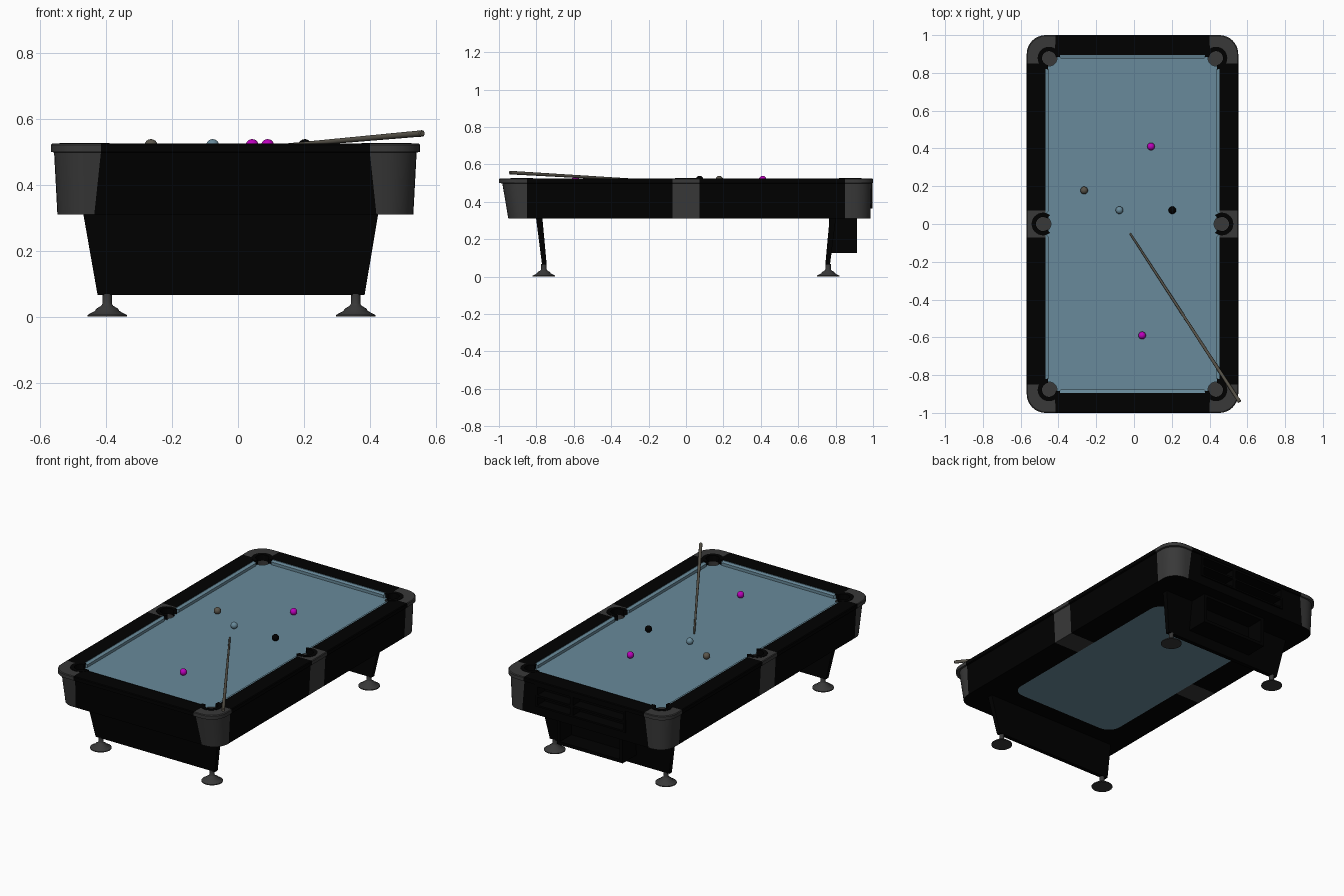
import bpy, bmesh
from math import sin, cos, pi, atan2
from mathutils import Vector, Matrix

if "Cube" in bpy.data.objects:
    bpy.data.objects.remove(bpy.data.objects["Cube"])

CX = -0.008   # table centre line
LX = -0.020   # leg centre line
BED = 0.5     # playing surface height


def material(name, rgb):
    m = bpy.data.materials.new(name)
    m.use_nodes = True
    m.diffuse_color = (*rgb, 1)
    bsdf = next(n for n in m.node_tree.nodes if n.type == 'BSDF_PRINCIPLED')
    bsdf.inputs["Base Color"].default_value = (*rgb, 1)
    return m


black = material("black", (0.0, 0.0, 0.0))
grey = material("dark grey", (0.04, 0.04, 0.04))
cloth = material("blue cloth", (0.14, 0.255, 0.325))
magenta = material("magenta", (0.50, 0.0, 0.50))
taupe = material("taupe", (0.10, 0.09, 0.07))
SLOTS = [black, grey, cloth]


def make(name, bm, mats, smooth=False):
    bmesh.ops.recalc_face_normals(bm, faces=bm.faces)
    me = bpy.data.meshes.new(name)
    bm.to_mesh(me)
    bm.free()
    for m in mats:
        me.materials.append(m)
    ob = bpy.data.objects.new(name, me)
    bpy.context.collection.objects.link(ob)
    if smooth:
        shade(ob)
    return ob


def shade(ob):
    bpy.ops.object.select_all(action='DESELECT')
    ob.select_set(True)
    bpy.context.view_layer.objects.active = ob
    bpy.ops.object.shade_smooth_by_angle(angle=0.6)


def loft(bm, rings, mat_rule, cap_mats):
    loops = [[bm.verts.new(p) for p in r] for r in rings]
    n = len(loops[0])
    for k in range(len(loops) - 1):
        for i in range(n):
            j = (i + 1) % n
            f = bm.faces.new((loops[k][i], loops[k][j], loops[k + 1][j], loops[k + 1][i]))
            f.material_index = mat_rule(k, i)
    for loop, m in zip((loops[0], loops[-1]), cap_mats):
        bm.faces.new(loop).material_index = m


def block(name, bottom, top, mat):
    bm = bmesh.new()
    loft(bm, [bottom, top], lambda k, i: 0, (0, 0))
    return make(name, bm, [mat])


def rect(x0, x1, y0, y1, z):
    return [(x0, y0, z), (x1, y0, z), (x1, y1, z), (x0, y1, z)]


def lathe(name, profile, mat, loc, axis=Vector((0, 0, 1)), n=24):
    bm = bmesh.new()
    rings = [[(r * cos(2 * pi * i / n), r * sin(2 * pi * i / n), z) for i in range(n)]
             for r, z in profile]
    loft(bm, rings, lambda k, i: 0, (0, 0))
    turn = axis.to_track_quat('Z', 'Y').to_matrix().to_4x4()
    bm.transform(Matrix.Translation(loc) @ turn)
    return make(name, bm, [mat], True)


def cut(ob, tool):
    mod = ob.modifiers.new("cut", 'BOOLEAN')
    mod.operation = 'DIFFERENCE'
    mod.solver = 'EXACT'
    mod.object = tool
    bpy.context.view_layer.objects.active = ob
    bpy.ops.object.modifier_apply(modifier=mod.name)


# Table body: stacked rounded outlines with columns at the casting edges
ARC = 8
SIDE = 0.072


def outline(z, hx, hy, r, bx, by, cy=0.0):
    def arc(sx, sy, start):
        return [(sx * (hx - r) + r * cos(start + a * pi / 2 / ARC),
                 cy + sy * (hy - r) + r * sin(start + a * pi / 2 / ARC))
                for a in range(ARC + 1)]
    p = [(hx, -SIDE), (hx, SIDE), (hx, by)] + arc(1, 1, 0)
    p += [(bx, cy + hy), (-bx, cy + hy)] + arc(-1, 1, pi / 2)
    p += [(-hx, by), (-hx, SIDE), (-hx, -SIDE), (-hx, -by)] + arc(-1, -1, pi)
    p += [(-bx, cy - hy), (bx, cy - hy)] + arc(1, -1, 3 * pi / 2) + [(hx, -by)]
    return [(x + CX, y, z) for x, y in p]


rings = [
    outline(0.31, 0.37, 0.66, 0.08, 0.28, 0.57),
    outline(0.31, 0.54, 0.968, 0.09, 0.428, 0.85, 0.018),
    outline(0.498, 0.55, 0.987, 0.1, 0.408, 0.85, 0.005),
    outline(0.5, 0.56, 1.0, 0.1, 0.408, 0.85),
    outline(0.521, 0.56, 1.0, 0.1, 0.408, 0.85),
    outline(0.525, 0.556, 0.996, 0.1, 0.408, 0.85),
    outline(0.525, 0.46, 0.895, 0.01, 0.41, 0.85),
    outline(BED, 0.46, 0.895, 0.01, 0.41, 0.85),
]
HALF = len(rings[0]) // 2


def body_material(k, i):
    if k == len(rings) - 2:
        return 2
    # Column order per half: side casting, side, corner, end, corner, side
    i %= HALF
    if k == 0:
        return 1 if i == 0 else 0
    return 0 if i in (1, ARC + 4, HALF - 1) else 1


bm = bmesh.new()
loft(bm, rings, body_material, (2, 2))
body = make("table_body", bm, SLOTS)

# Storage frame standing slightly proud of the back
frame = block("storage_frame", rect(-0.285, 0.325, 0.95, 0.996, 0.365),
              rect(-0.285, 0.325, 0.95, 0.996, 0.499), black)

# Pocket holes and rear storage recesses are cut from the body and frame
pockets = [(sx * (0.474 if sy == 0 else 0.442), sy * 0.878) for sx in (-1, 1) for sy in (-1, 0, 1)]
bm = bmesh.new()
for x, y in pockets:
    bmesh.ops.create_cone(bm, cap_ends=True, segments=32, radius1=0.042, radius2=0.042, depth=0.16,
                          matrix=Matrix.Translation((x + CX, y, 0.53)))
for f in bm.faces:
    f.material_index = 1
for x0, x1 in ((-0.27, 0.07), (0.09, 0.31)):
    for z0, z1 in ((0.375, 0.425), (0.437, 0.487)):
        loft(bm, [rect(x0, x1, 0.925, 1.1, z0), rect(x0, x1, 0.925, 1.1, z1)], lambda k, i: 0, (0, 0))
cutter = make("cutter", bm, SLOTS)
cutter.hide_render = True
cut(body, cutter)
cut(frame, cutter)
bpy.data.objects.remove(cutter)
shade(body)

# Pocket collars: thick open rings facing the middle of the table
for n, (x, y) in enumerate(pockets):
    face = atan2(-y * 0.5, -x) if y else (pi if x > 0 else 0)
    bm = bmesh.new()
    sections = []
    for a in range(25):
        t = face + 0.9 + (2 * pi - 1.8) * a / 24
        sections.append([(x + CX + r * cos(t), y + r * sin(t), z)
                         for r, z in ((0.037, 0.49), (0.06, 0.49), (0.06, 0.527), (0.037, 0.527))])
    loft(bm, sections, lambda k, i: 0, (0, 0))
    make(f"pocket_collar_{n}", bm, [black], True)


# Cushions: sloped, mitred strips between the pockets
def cushion(name, a, b, wall, along_x):
    s = 1 if wall > 0 else -1
    nose = wall - s * 0.02

    def pt(u, w, z):
        return (u + CX, w, z) if along_x else (w + CX, u, z)
    plan = ((a, wall), (b, wall), (b - 0.02, nose), (a + 0.02, nose))
    block(name, [pt(u, w, BED - 0.002) for u, w in plan],
          [pt(u, w, 0.522 if w == wall else 0.517) for u, w in plan], cloth)


for s, word in ((-1, "right"), (1, "left")):
    cushion(f"{word}_front_cushion", -0.835, -0.05, s * 0.461, False)
    cushion(f"{word}_back_cushion", 0.05, 0.835, s * 0.461, False)
for s, word in ((-1, "front"), (1, "back")):
    cushion(f"{word}_cushion", -0.40, 0.40, s * 0.896, True)

# Leg panels and round feet
for s, word in ((-1, "front"), (1, "back")):
    ys = sorted((s * 0.745, s * 0.77))
    yt = sorted((s * 0.768, s * 0.802))
    block(f"{word}_leg_panel", rect(LX - 0.406, LX + 0.404, *ys, 0.065),
          rect(LX - 0.45, LX + 0.446, *yt, 0.315), black)
    for x in (-0.377, 0.377):
        lathe(f"{word}_foot", [(0.06, 0), (0.06, 0.005), (0.037, 0.017), (0.033, 0.024), (0.018, 0.033),
                               (0.014, 0.04), (0.014, 0.068)], grey, (LX + x, s * 0.76, 0))

# Ball return box, hollow towards the back
box = block("ball_return", rect(-0.21, 0.236, 0.765, 0.913, 0.126),
            rect(-0.21, 0.236, 0.765, 0.913, 0.312), black)
hollow = block("return_cutter", rect(-0.19, 0.216, 0.80, 1.0, 0.145),
               rect(-0.19, 0.216, 0.80, 1.0, 0.295), black)
cut(box, hollow)
bpy.data.objects.remove(hollow)

# Balls
for name, x, y, mat in (("back_ball", 0.09, 0.41, magenta), ("front_ball", 0.043, -0.59, magenta),
                        ("taupe_ball", -0.264, 0.178, taupe), ("blue_ball", -0.077, 0.073, cloth),
                        ("black_ball", 0.203, 0.073, black)):
    bm = bmesh.new()
    bmesh.ops.create_uvsphere(bm, u_segments=24, v_segments=14, radius=0.02,
                              matrix=Matrix.Translation((x, y, BED + 0.0185)))
    make(name, bm, [mat], True)

# Cue resting on the front left corner
tip, butt = Vector((-0.022, -0.048, 0.504)), Vector((0.56, -0.943, 0.556))
length = (butt - tip).length
lathe("cue", [(0.004, 0), (0.005, 0.01), (0.0095, length - 0.02), (0.010, length - 0.004),
              (0.007, length)], taupe, tip, butt - tip, 16)
